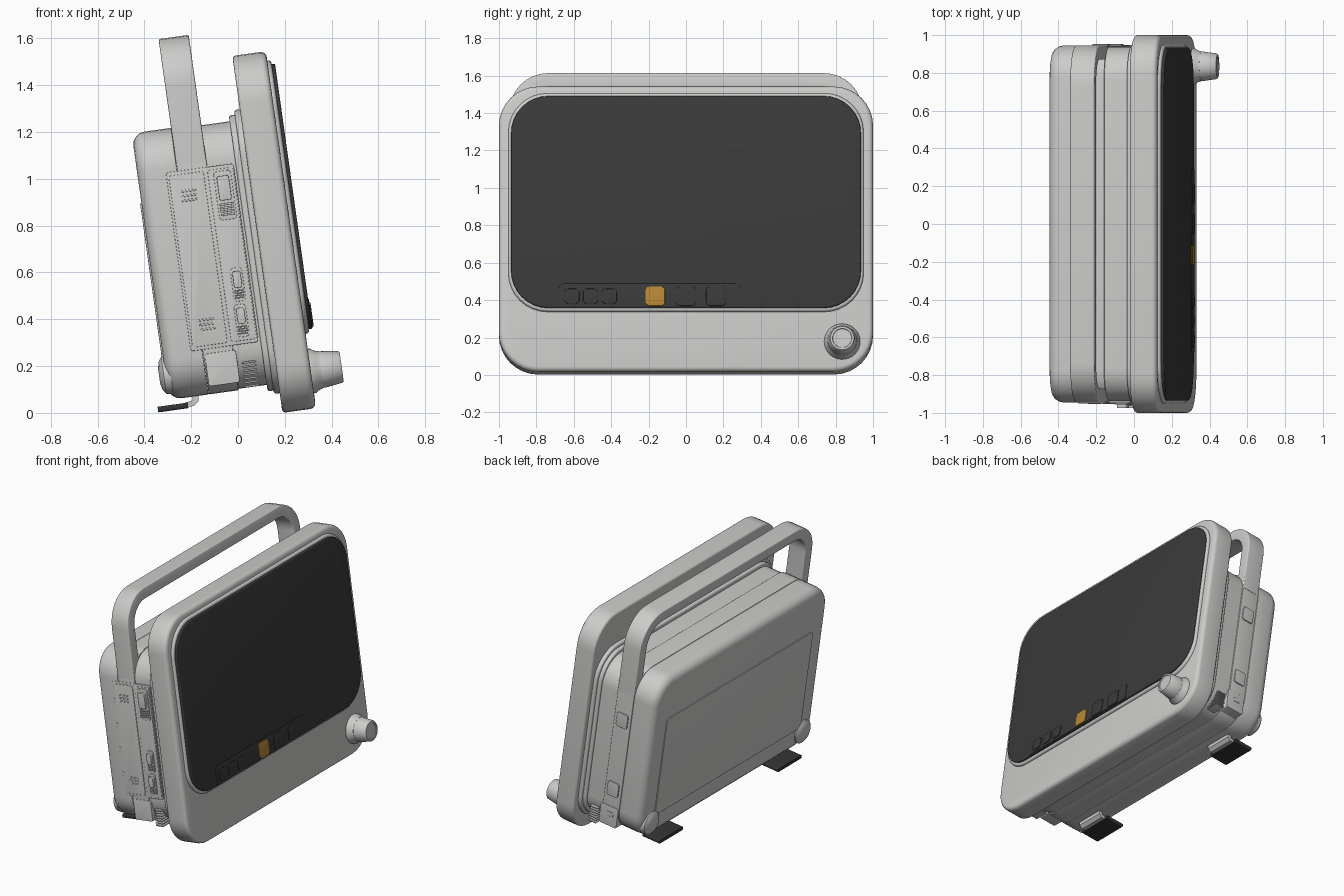
import bpy, bmesh, math
from mathutils import Matrix

cube = bpy.data.objects.get("Cube")
if cube:
    bpy.data.objects.remove(cube)

# The whole device leans back; parts are built upright as (depth, y, height)
TILT = Matrix.Translation((0.19, 0, 0)) @ Matrix.Rotation(math.radians(-8), 4, 'Y')


def material(name, rgb):
    m = bpy.data.materials.new(name)
    m.use_nodes = True
    m.diffuse_color = (*rgb, 1)
    m.node_tree.nodes["Principled BSDF"].inputs["Base Color"].default_value = (*rgb, 1)
    return m


GREY = material("light grey plastic", (0.6, 0.6, 0.59))
DARK = material("dark glass", (0.042, 0.042, 0.042))
AMBER = material("amber button", (0.47, 0.24, 0.035))
RUBBER = material("dark rubber", (0.035, 0.035, 0.035))


def finish(name, bm, mat):
    bmesh.ops.recalc_face_normals(bm, faces=bm.faces)
    mesh = bpy.data.meshes.new(name)
    bm.to_mesh(mesh)
    bm.free()
    mesh.shade_smooth()
    mesh.set_sharp_from_angle(angle=math.radians(35))
    mesh.materials.append(mat)
    obj = bpy.data.objects.new(name, mesh)
    obj.matrix_world = TILT
    bpy.context.collection.objects.link(obj)


def rounded(a0, a1, b0, b1, r_top, r_bottom=None, steps=8):
    """Rounded rectangle, counter-clockwise from the lower right corner."""
    r_bottom = r_top if r_bottom is None else r_bottom
    corners = ((a1, b0, -1, 1, r_bottom, 270), (a1, b1, -1, -1, r_top, 0),
               (a0, b1, 1, -1, r_top, 90), (a0, b0, 1, 1, r_bottom, 180))
    pts = []
    for a, b, sa, sb, r, start in corners:
        for i in range(steps + 1 if r else 1):
            t = math.radians(start + 90 * i / steps)
            pts.append((a + sa * r + r * math.cos(t), b + sb * r + r * math.sin(t)))
    return pts


def prism(name, outline, d0, d1, mat=GREY, axis='x', front=0, back=0):
    """Extrude an outline from d0 to d1, rounding the rim of either end."""
    bm = bmesh.new()
    place = (lambda p, d: (d, p[0], p[1])) if axis == 'x' else (lambda p, d: (p[0], d, p[1]))
    rings = [[bm.verts.new(place(p, d)) for p in outline] for d in (d0, d1)]
    n = len(outline)
    for i in range(n):
        j = (i + 1) % n
        bm.faces.new((rings[0][i], rings[0][j], rings[1][j], rings[1][i]))
    caps = [bm.faces.new(ring) for ring in rings]
    bmesh.ops.recalc_face_normals(bm, faces=bm.faces)
    for cap, width in zip(caps, (back, front)):
        if width:
            bmesh.ops.bevel(bm, geom=list(cap.edges), offset=width, segments=4,
                            profile=0.5, affect='EDGES', clamp_overlap=True)
    finish(name, bm, mat)


def lathe(name, profile, y, v, mat=GREY, sides=40):
    """Spin (depth, radius) pairs around an axis along the depth."""
    bm = bmesh.new()
    rings = []
    for d, r in profile:
        angles = [math.tau * i / sides for i in range(sides)]
        rings.append([bm.verts.new((d, y + r * math.cos(t), v + r * math.sin(t))) for t in angles])
    for lo, hi in zip(rings, rings[1:]):
        for i in range(sides):
            j = (i + 1) % sides
            bm.faces.new((lo[i], lo[j], hi[j], hi[i]))
    bm.faces.new(rings[0])
    bm.faces.new(rings[-1])
    finish(name, bm, mat)


# Front bezel with the raised lip and glass
prism("bezel", rounded(-1, 1, 0, 1.54, 0.21), 0, 0.145, front=0.025, back=0.015)
prism("screen_lip", rounded(-0.95, 0.95, 0.32, 1.5, 0.21), 0.13, 0.162, front=0.015)
prism("screen_glass", rounded(-0.935, 0.935, 0.338, 1.482, 0.2), 0.15, 0.176, DARK, front=0.006)

# Touch controls along the lower edge of the glass
prism("control_strip", rounded(-0.68, 0.29, 0.342, 0.468, 0.03, 0), 0.174, 0.179, DARK, front=0.002)
buttons = [(-0.61, 0.04, DARK), (-0.51, 0.04, DARK), (-0.41, 0.04, DARK),
           (-0.165, 0.052, AMBER), (0, 0.052, DARK), (0.16, 0.052, DARK)]
for y, h, mat in buttons:
    prism("touch_button", rounded(y - h, y + h, 0.4 - h, 0.4 + h, 0.02), 0.177, 0.184, mat, front=0.003)

# Rotary knob
lathe("knob_base", [(0.14, 0.097), (0.155, 0.095), (0.17, 0.085), (0.19, 0.079)], 0.835, 0.16)
lathe("knob", [(0.185, 0.078), (0.2, 0.078), (0.272, 0.068), (0.278, 0.063), (0.278, 0.052), (0.274, 0.05)],
      0.835, 0.16)

# Neck and layered housing behind the bezel
prism("neck_flange", rounded(-0.965, 0.965, 0.085, 1.31, 0.2), -0.025, 0.01, back=0.012)
prism("neck", rounded(-0.95, 0.95, 0.1, 1.29, 0.19), -0.05, 0, back=0.01)
prism("front_housing", rounded(-0.936, 0.936, 0.128, 1.265, 0.17), -0.18, -0.03)
prism("middle_band", rounded(-0.944, 0.944, 0.122, 1.272, 0.17), -0.301, -0.172, front=0.004, back=0.004)
prism("back_housing", rounded(-0.944, 0.944, 0.122, 1.272, 0.17), -0.472, -0.302, front=0.004, back=0.055)
prism("back_panel", rounded(-0.8, 0.8, 0.27, 0.97, 0.02), -0.478, -0.46, back=0.003)

# Carrying handle: an arch flush with the housing sides
outer = rounded(-0.945, 0.945, 1.11, 1.655, 0.21, 0)
inner = rounded(-0.87, 0.87, 1.11, 1.58, 0.14, 0)
arch = outer[:-1] + [outer[-1]] + inner[-1:] + inner[1:-1][::-1] + inner[:1]
prism("carry_handle", arch, -0.302, -0.172, front=0.008, back=0.008)

for side in (-1, 1):
    # Round bumpers on the back and folding feet underneath
    lathe("back_bumper", [(-0.45, 0.085), (-0.48, 0.08), (-0.494, 0.06), (-0.5, 0.03)], side * 0.83, 0.23)
    y = side * 0.65
    prism("foot_pad", rounded(y - 0.13, y + 0.13, 0.076, 0.1, 0.008), -0.525, -0.395, RUBBER)
    hinge = [(-0.41, 0.082), (-0.37, 0.082), (-0.348, 0.1), (-0.342, 0.14), (-0.368, 0.14),
             (-0.374, 0.106), (-0.41, 0.1)]
    prism("foot_hinge", hinge, y - 0.1, y + 0.1, axis='y')


def side_plate(name, side, u, v, w, h, r, base=0.93, out=0.95, mat=GREY):
    lo, hi = sorted((side * base, side * out))
    rim = {"back" if side < 0 else "front": 0.002}
    prism(name, rounded(u - w / 2, u + w / 2, v - h / 2, v + h / 2, r, steps=4), lo, hi, mat, 'y', **rim)


# Connector side: panel frame, door, port strip and vents
side_plate("connector_frame", -1, -0.205, 0.7, 0.292, 0.77, 0.012, out=0.946)
side_plate("service_door", -1, -0.266, 0.7, 0.15, 0.74, 0.01, out=0.95)
side_plate("port_strip", -1, -0.119, 0.7, 0.11, 0.74, 0.01, out=0.95)
for v in (0.976, 0.42):
    for i in (-1, 0, 1):
        side_plate("door_slot", -1, -0.266, v + i * 0.02, 0.065, 0.008, 0.003, out=0.954)
for u, v, w, h in ((-0.113, 0.955, 0.075, 0.21), (-0.112, 0.57, 0.05, 0.145), (-0.118, 0.415, 0.05, 0.14)):
    side_plate("port_surround", -1, u, v, w, h, 0.015, out=0.956)
    side_plate("port_plug", -1, u, v + h * 0.15, w * 0.7, h * 0.5, 0.01, out=0.975)
    for i in range(4):
        side_plate("port_rib", -1, u, v - h * (0.18 + 0.07 * i), w * 0.8, h * 0.04, 0.001, out=0.964)

# Opposite side: latch pads on the band
for v in (0.92, 0.42):
    side_plate("band_pad", 1, -0.237, v, 0.085, 0.1, 0.015, out=0.952)
side_plate("band_mark", 1, -0.237, 0.24, 0.05, 0.03, 0.005, out=0.95)

# Lower latch block and ribbed grille on each side
for side in (-1, 1):
    side_plate("lower_latch", side, -0.228, 0.225, 0.135, 0.14, 0.012, base=0.85, out=0.947)
    for i in range(7):
        side_plate("grille_rib", side, -0.112, 0.235 - i * 0.017, 0.06, 0.008, 0.003, base=0.85, out=0.946)
